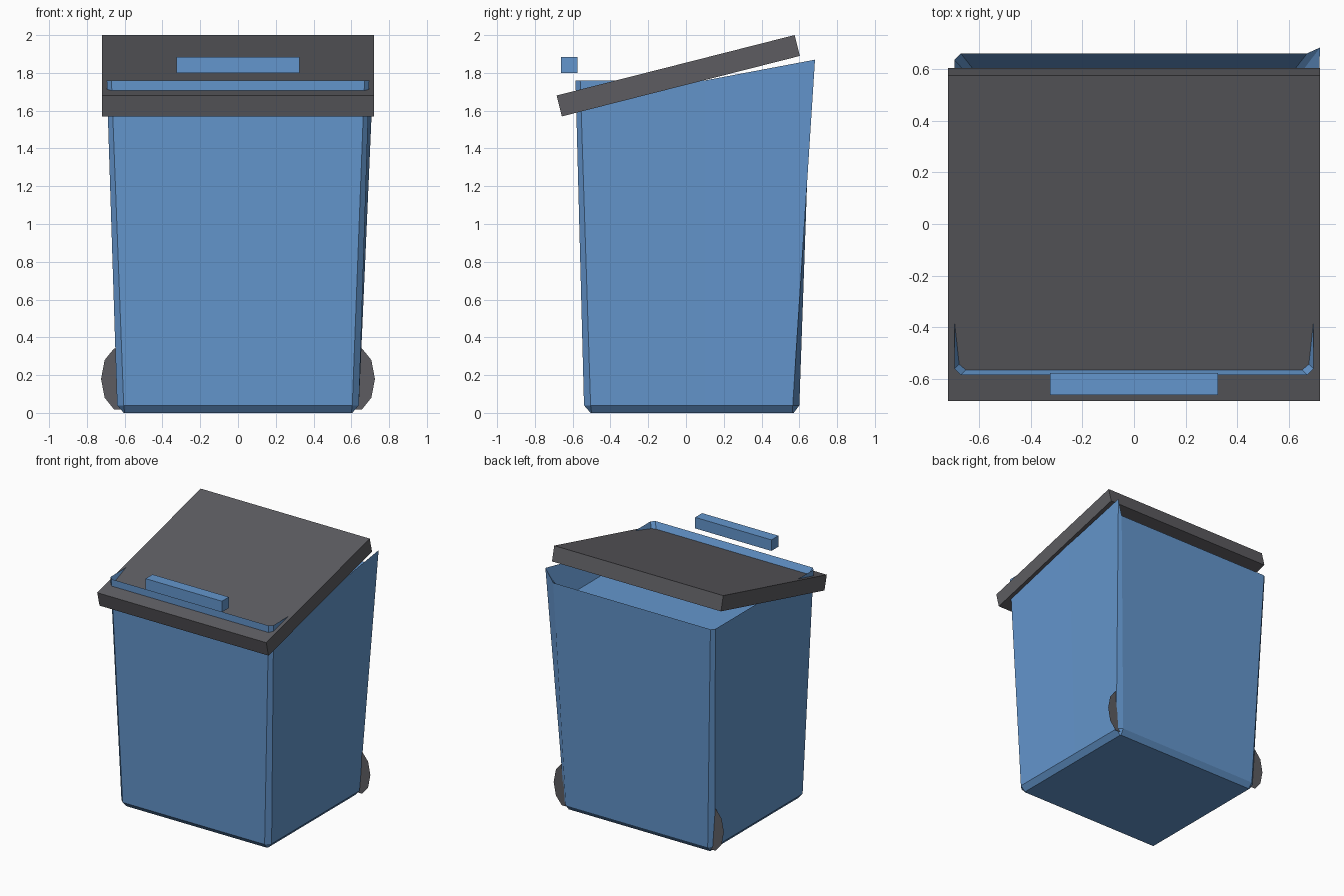
import bpy, bmesh, math
from mathutils import Matrix

if "Cube" in bpy.data.objects:
    bpy.data.objects.remove(bpy.data.objects["Cube"], do_unlink=True)


def material(name, rgb):
    m = bpy.data.materials.new(name)
    m.use_nodes = True
    m.diffuse_color = (*rgb, 1)
    m.node_tree.nodes["Principled BSDF"].inputs["Base Color"].default_value = (*rgb, 1)
    return m


BLUE = material("bin blue", (0.127, 0.305, 0.61))
GREY = material("dark grey", (0.11, 0.108, 0.12))


def finish(name, bm, mat):
    mesh = bpy.data.meshes.new(name)
    bm.to_mesh(mesh)
    bm.free()
    mesh.materials.append(mat)
    obj = bpy.data.objects.new(name, mesh)
    bpy.context.collection.objects.link(obj)
    return obj


def box(name, size, centre, mat, tilt=0.0):
    bm = bmesh.new()
    m = (Matrix.Translation(centre) @ Matrix.Rotation(tilt, 4, 'X')
         @ Matrix.Diagonal((*size, 1)))
    bmesh.ops.create_cube(bm, size=1, matrix=m)
    return finish(name, bm, mat)


def ring(bm, half_x, front, back, z, cut):
    """Rectangle with cut corners and one extra point along each side."""
    mid = 0.1
    right = [(half_x - cut, front), (half_x, front + cut), (half_x, mid),
             (half_x, back - cut), (half_x - cut, back)]
    left = [(-x, y) for x, y in reversed(right)]
    return [bm.verts.new((x, y, z)) for x, y in right + left]


# Tapered bin with a chamfered base and a shallow sloping recess at the top
bm = bmesh.new()
rings = [ring(bm, 0.605, -0.505, 0.57, 0.0, 0.005),
         ring(bm, 0.64, -0.54, 0.60, 0.04, 0.035),
         ring(bm, 0.695, -0.585, 0.66, 1.76, 0.025),
         ring(bm, 0.635, -0.525, 0.59, 1.62, 0.02)]
for low, high in zip(rings, rings[1:]):
    for i in range(len(low)):
        j = (i + 1) % len(low)
        bm.faces.new((low[i], low[j], high[j], high[i]))
bm.faces.new(list(reversed(rings[0])))
bm.faces.new(rings[-1])
# Raised rear corner of the rim
rings[2][3].co = (0.72, 0.683, 1.87)
bmesh.ops.recalc_face_normals(bm, faces=bm.faces)
finish("bin_body", bm, BLUE)

# Tilted lid and front grip
box("lid", (1.44, 1.30, 0.114), (0, -0.041, 1.785), GREY, math.atan2(0.32, 1.26))
box("grip", (0.65, 0.085, 0.085), (0, -0.618, 1.842), BLUE)

# Flat wheels at the rear corners
for side, label in ((1, "left"), (-1, "right")):
    bm = bmesh.new()
    m = (Matrix.Translation((side * 0.625, 0.575, 0.18))
         @ Matrix.Diagonal((0.1, 1, 0.17, 1)) @ Matrix.Rotation(math.pi / 2, 4, 'X')
         @ Matrix.Rotation(math.pi / 10, 4, 'Z'))
    bmesh.ops.create_circle(bm, cap_ends=True, segments=10, radius=1, matrix=m)
    finish(label + "_wheel", bm, GREY)
